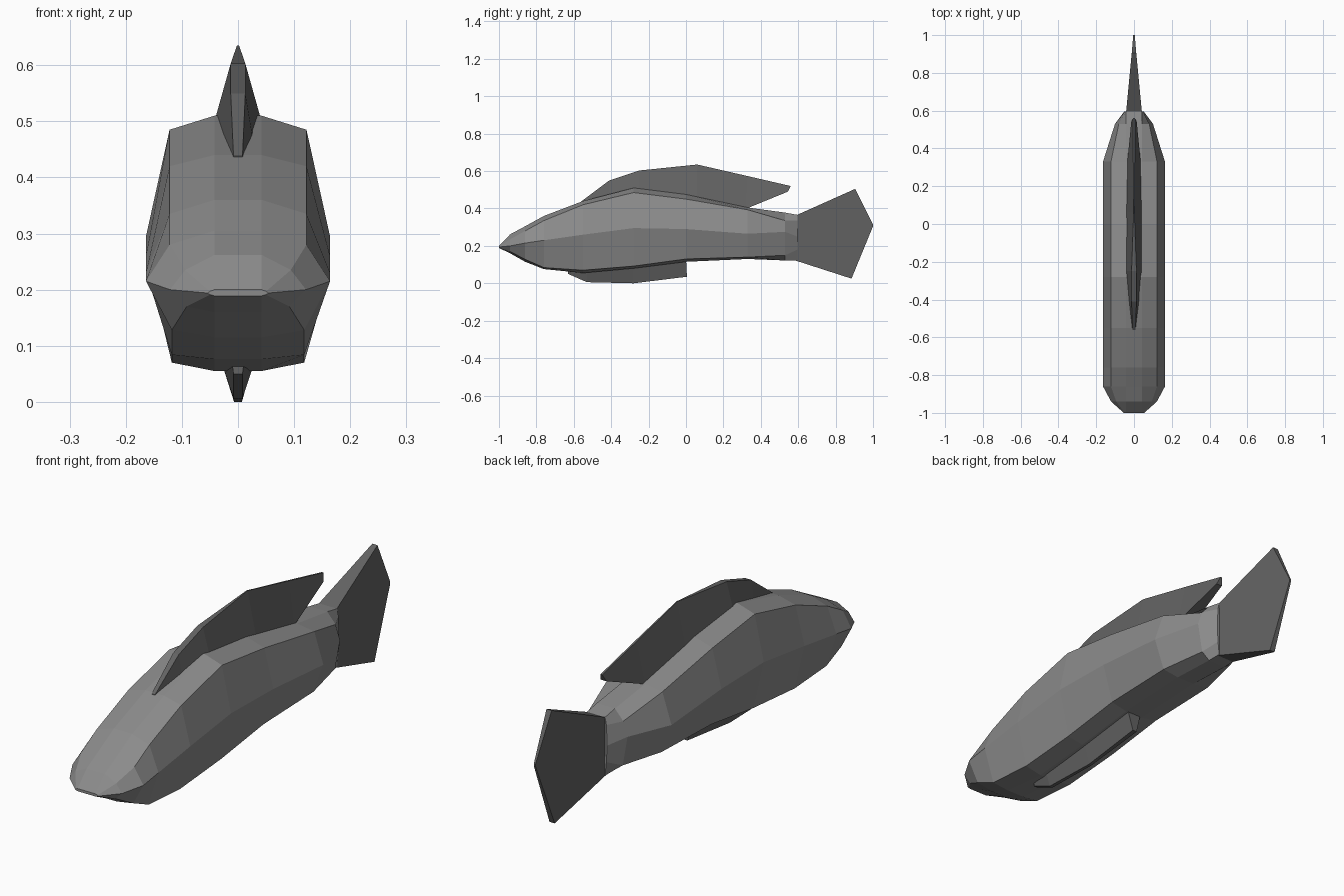
import bpy, bmesh


def material(name, value):
    mat = bpy.data.materials.new(name)
    mat.diffuse_color = (value, value, value, 1)
    return mat


def loft(name, rings, mat):
    """Skin closed rings of points with flat faces and cap both ends."""
    bm = bmesh.new()
    loops = [[bm.verts.new(p) for p in ring] for ring in rings]
    n = len(loops[0])
    for a, b in zip(loops, loops[1:]):
        for i in range(n):
            j = (i + 1) % n
            bm.faces.new((a[i], a[j], b[j], b[i]))
    bm.faces.new(loops[0])
    bm.faces.new(loops[-1][::-1])
    bmesh.ops.recalc_face_normals(bm, faces=bm.faces)
    mesh = bpy.data.meshes.new(name)
    bm.to_mesh(mesh)
    bm.free()
    mesh.materials.append(mat)
    obj = bpy.data.objects.new(name, mesh)
    bpy.context.collection.objects.link(obj)
    return obj


def body_ring(y, spread, *heights):
    # Mirrored section: back, shoulder, flank, lower flank, belly
    widths = (0.042, 0.122, 0.164, 0.118, 0.042)
    half = [(0.042 + (w - 0.042) * spread, y, z) for w, z in zip(widths, heights)]
    return half + [(-x, y, z) for x, y, z in reversed(half)]


def fin_ring(y_low, z_low, w_low, y_high, z_high, w_high):
    return [(w_low, y_low, z_low), (w_high, y_high, z_high),
            (-w_high, y_high, z_high), (-w_low, y_low, z_low)]


body_grey = material("body grey", 0.26)
fin_grey = material("dark fin grey", 0.125)

# Body: y, side spread, then heights from back to belly
body = [
    (-1.00, 0.10, 0.200, 0.197, 0.194, 0.191, 0.189),
    (-0.94, 0.65, 0.262, 0.235, 0.200, 0.170, 0.160),
    (-0.86, 1.00, 0.305, 0.280, 0.215, 0.128, 0.115),
    (-0.76, 1.00, 0.360, 0.335, 0.230, 0.084, 0.076),
    (-0.55, 1.00, 0.440, 0.420, 0.260, 0.070, 0.055),
    (-0.28, 1.00, 0.510, 0.485, 0.295, 0.092, 0.080),
    (0.00, 1.00, 0.475, 0.450, 0.290, 0.130, 0.115),
    (0.33, 1.00, 0.405, 0.393, 0.265, 0.140, 0.130),
    (0.53, 0.48, 0.378, 0.335, 0.275, 0.150, 0.122),
    (0.595, 0.08, 0.366, 0.335, 0.250, 0.180, 0.122),
]
loft("body", [body_ring(*s) for s in body], body_grey)

# Dorsal fin: broad at the root, thin along its crest
dorsal = [
    (-0.56, 0.420, 0.010, -0.56, 0.438, 0.008),
    (-0.41, 0.460, 0.028, -0.41, 0.550, 0.013),
    (-0.25, 0.500, 0.042, -0.25, 0.603, 0.013),
    (0.06, 0.450, 0.042, 0.06, 0.635, 0.002),
    (0.32, 0.398, 0.036, 0.33, 0.573, 0.004),
    (0.545, 0.490, 0.014, 0.56, 0.520, 0.004),
]
loft("dorsal_fin", [fin_ring(*s) for s in dorsal], fin_grey)

# Belly fin: thin lower edge
belly = [
    (-0.63, 0.050, 0.008, -0.63, 0.065, 0.010),
    (-0.53, 0.006, 0.008, -0.53, 0.085, 0.034),
    (-0.28, 0.000, 0.007, -0.28, 0.105, 0.036),
    (0.005, 0.035, 0.010, 0.00, 0.135, 0.036),
]
loft("belly_fin", [fin_ring(*s) for s in belly], fin_grey)

# Tail fin: flares, then comes to a rear point
tail = [
    (0.575, 0.125, 0.042, 0.590, 0.364, 0.042),
    (0.885, 0.025, 0.012, 0.905, 0.505, 0.012),
    (1.000, 0.305, 0.004, 1.000, 0.315, 0.004),
]
loft("tail_fin", [fin_ring(*s) for s in tail], fin_grey)
